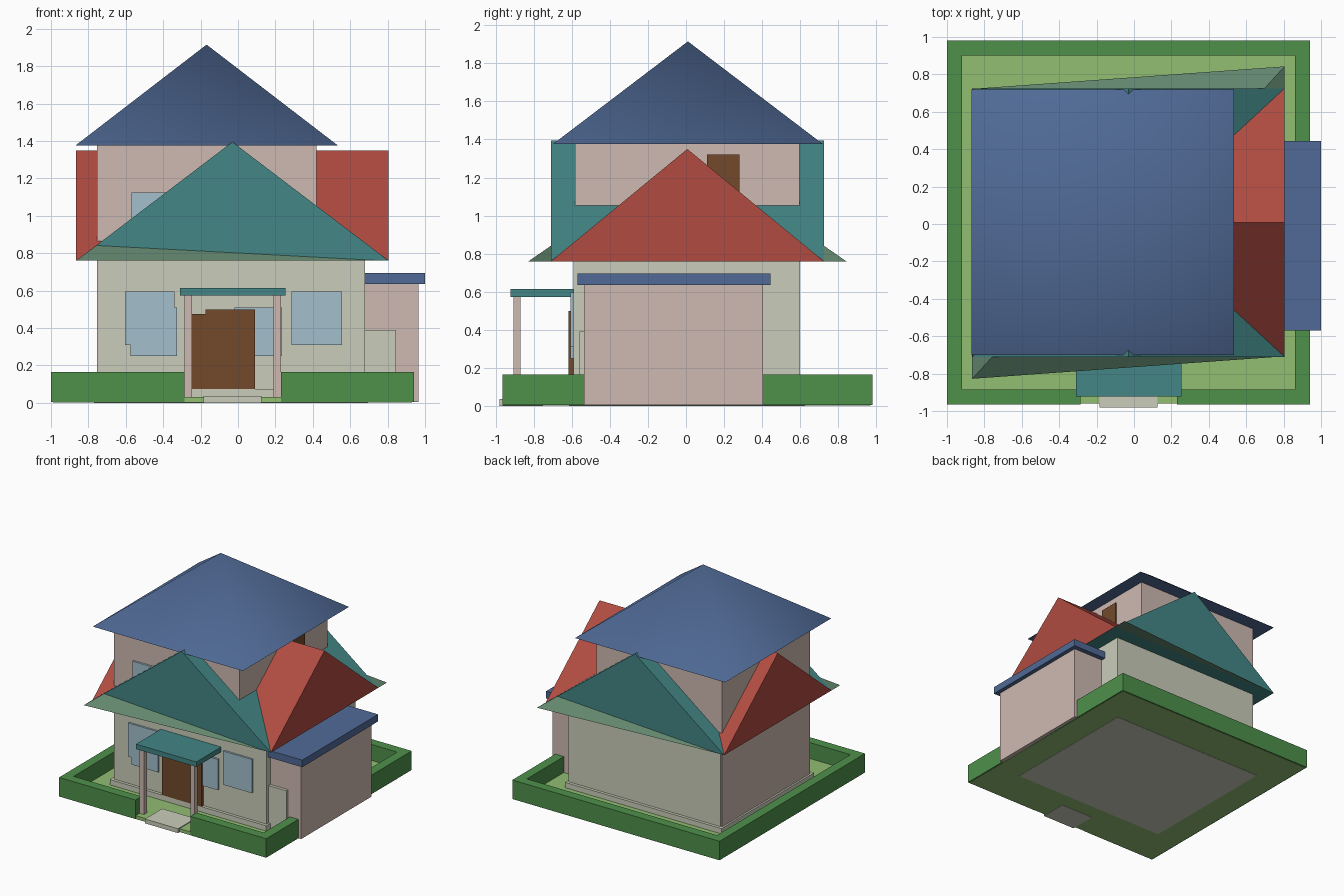
import bpy
import bmesh
from math import radians

cube = bpy.data.objects.get("Cube")
if cube:
    bpy.data.objects.remove(cube, do_unlink=True)


def linear(c):
    c /= 255
    return c / 12.92 if c <= 0.04045 else ((c + 0.055) / 1.055) ** 2.4


def material(name, r, g, b):
    m = bpy.data.materials.new(name)
    m.use_nodes = True
    colour = (linear(r), linear(g), linear(b), 1)
    m.diffuse_color = colour
    m.node_tree.nodes["Principled BSDF"].inputs["Base Color"].default_value = colour
    return m


HEDGE = material("hedge green", 78, 144, 74)
LAWN = material("lawn green", 146, 190, 114)
BLUE = material("slate blue", 80, 106, 150)
TEAL = material("teal", 67, 134, 134)
RED = material("brick red", 176, 75, 65)
PINK = material("dusty pink", 206, 186, 177)
CREAM = material("cream", 202, 205, 186)
GLASS = material("pale blue glass", 163, 192, 205)
WOOD = material("brown wood", 114, 74, 43)
MOSS = material("weathered green", 98, 134, 110)


def solid(name, points, mat):
    """Convex solid spanned by a few points."""
    bm = bmesh.new()
    for p in points:
        bm.verts.new(p)
    bmesh.ops.convex_hull(bm, input=bm.verts)
    bmesh.ops.dissolve_limit(bm, angle_limit=radians(1), verts=bm.verts, edges=bm.edges)
    bmesh.ops.recalc_face_normals(bm, faces=bm.faces)
    mesh = bpy.data.meshes.new(name)
    bm.to_mesh(mesh)
    bm.free()
    obj = bpy.data.objects.new(name, mesh)
    mesh.materials.append(mat)
    bpy.context.collection.objects.link(obj)
    return obj


def box(name, x, y, z, mat):
    return solid(name, [(a, b, c) for a in x for b in y for c in z], mat)


# Garden: lawn with a surrounding hedge, open at the front
box("lawn", (-0.99, 0.93), (-0.96, 0.97), (0.002, 0.03), LAWN)
HZ = (0.004, 0.165)
box("hedge_back", (-1, 0.94), (0.9, 0.98), HZ, HEDGE)
box("hedge_right", (-1, -0.92), (-0.965, 0.9), HZ, HEDGE)
box("hedge_left", (0.86, 0.94), (-0.965, 0.9), HZ, HEDGE)
box("hedge_front_right", (-0.92, -0.285), (-0.965, -0.885), HZ, HEDGE)
box("hedge_front_left", (0.23, 0.86), (-0.965, -0.885), HZ, HEDGE)
box("front_step", (-0.185, 0.125), (-0.98, -0.75), (0, 0.037), CREAM)

# House body
box("plinth", (-0.77, 0.695), (-0.615, 0.625), (0, 0.075), CREAM)
box("ground_floor", (-0.745, 0.68), (-0.59, 0.6), (0.02, 0.77), CREAM)
box("upper_floor", (-0.755, 0.42), (-0.583, 0.595), (0.02, 1.38), PINK)

# Garage
box("garage", (0.66, 0.965), (-0.535, 0.405), (0.004, 0.64), PINK)
box("garage_roof", (0.66, 1), (-0.57, 0.445), (0.635, 0.695), BLUE)
box("garage_front_panel", (0.67, 0.845), (-0.56, -0.53), (0.02, 0.39), CREAM)

# Crossing gable roofs
X, Y, EAVE = (-0.865, 0.805), (-0.71, 0.725), 0.76
solid("teal_gable_roof",
      [(x, y, EAVE) for x in X for y in Y] + [(-0.03, y, 1.395) for y in Y], TEAL)
solid("red_gable_roof",
      [(x, y, EAVE) for x in X for y in Y] + [(x, 0.007, 1.35) for x in X], RED)

# Slanted eave wedges, turned half round about the roof centre
CX, CY = sum(X) / 2, sum(Y) / 2
for name, s in (("front_eave", 1), ("back_eave", -1)):
    wedge = [(-0.835, -0.835, EAVE), (0.835, -0.715, EAVE),
             (-0.835, -0.715, EAVE), (-0.725, -0.715, 0.843)]
    solid(name, [(CX + s * x, CY + s * y, z) for x, y, z in wedge], MOSS)

# Main pyramid roof
top = solid("main_roof",
            [(x, y, 1.375) for x in (-0.87, 0.535) for y in (-0.7, 0.72)]
            + [(-0.168, 0.01, 1.915)], BLUE)
bpy.ops.object.select_all(action="DESELECT")
top.select_set(True)
bpy.context.view_layer.objects.active = top
bpy.ops.object.shade_smooth_by_angle(angle=radians(60))

# Porch
box("porch_roof", (-0.31, 0.255), (-0.922, -0.58), (0.573, 0.615), TEAL)
for side, x in (("right", -0.285), ("left", 0.19)):
    box("porch_post_" + side, (x, x + 0.04), (-0.907, -0.87), (0.02, 0.58), PINK)

# Windows and doors
WY = (-0.606, -0.58)
box("window_right_upper", (-0.605, -0.34), WY, (0.31, 0.595), GLASS)
box("window_right_lower", (-0.575, -0.325), (-0.604, -0.58), (0.25, 0.51), GLASS)
box("window_middle", (-0.02, 0.235), WY, (0.25, 0.51), GLASS)
box("window_left", (0.285, 0.555), WY, (0.31, 0.595), GLASS)
box("window_upstairs", (-0.57, -0.3), (-0.6, -0.57), (0.84, 1.125), GLASS)
box("front_door", (-0.175, 0.09), (-0.617, -0.58), (0.075, 0.5), WOOD)
box("front_door_side", (-0.28, -0.17), (-0.616, -0.58), (0.075, 0.475), WOOD)
box("upstairs_door", (0.41, 0.43), (0.11, 0.28), (0.9, 1.32), WOOD)
